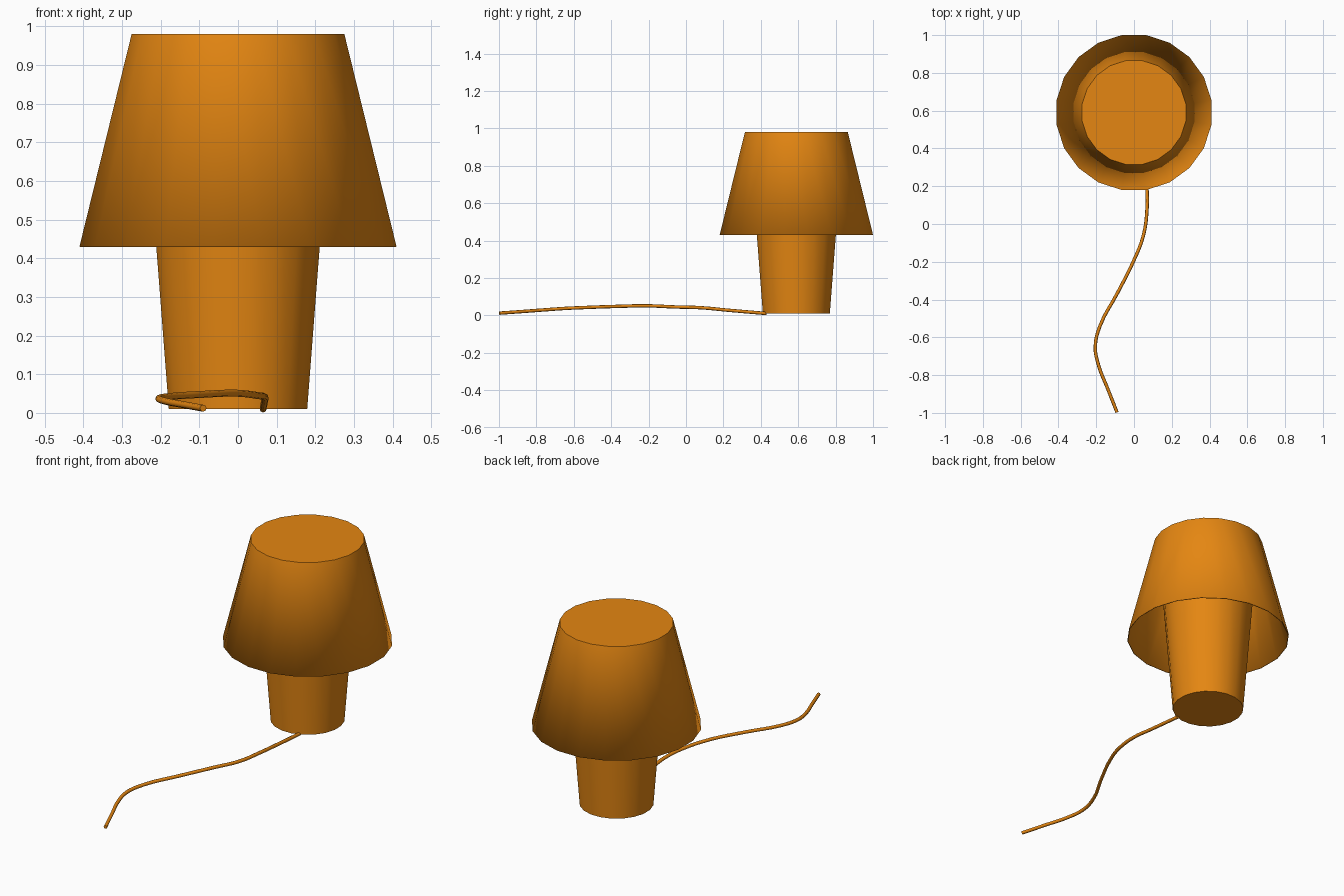
import bpy, bmesh, math
from mathutils import Matrix

cube = bpy.data.objects.get("Cube")
if cube:
    bpy.data.objects.remove(cube, do_unlink=True)

SIDES = 20
LAMP_Y = 0.59

# Single warm orange colour
orange = bpy.data.materials.new("warm orange")
orange.use_nodes = True
colour = (0.78, 0.24, 0.006, 1)
orange.diffuse_color = colour
bsdf = next(n for n in orange.node_tree.nodes if n.type == 'BSDF_PRINCIPLED')
bsdf.inputs["Base Color"].default_value = colour


def frustum(name, bottom, top, z0, z1, open_bottom=False):
    """Tapered cylinder sized by its flat-to-flat half widths."""
    scale = 1 / math.cos(math.pi / SIDES)
    bm = bmesh.new()
    bmesh.ops.create_cone(bm, cap_ends=True, segments=SIDES,
                          radius1=bottom * scale, radius2=top * scale, depth=z1 - z0)
    bmesh.ops.rotate(bm, verts=bm.verts, matrix=Matrix.Rotation(math.pi / SIDES, 3, 'Z'))
    bmesh.ops.translate(bm, verts=bm.verts, vec=(0, 0, (z0 + z1) / 2))
    if open_bottom:
        bm.normal_update()
        floor = [f for f in bm.faces if f.normal.z < -0.9]
        bmesh.ops.delete(bm, geom=floor, context='FACES_ONLY')
    mesh = bpy.data.meshes.new(name)
    bm.to_mesh(mesh)
    bm.free()
    mesh.materials.append(orange)
    obj = bpy.data.objects.new(name, mesh)
    obj.location.y = LAMP_Y
    bpy.context.collection.objects.link(obj)
    bpy.ops.object.select_all(action='DESELECT')
    obj.select_set(True)
    bpy.context.view_layer.objects.active = obj
    bpy.ops.object.shade_smooth_by_angle(angle=math.radians(35))
    return obj


# Base, running up inside the shade
frustum("lamp_base", 0.179, 0.236, 0.01, 0.75)

# Hollow shade, closed on top and open below
shade = frustum("lamp_shade", 0.41, 0.275, 0.43, 0.98, open_bottom=True)
wall = shade.modifiers.new("wall", 'SOLIDIFY')
wall.thickness = 0.005
wall.offset = -1

# Power cable, arching slightly off the ground
path = [(-0.09, -0.997, 0.012), (-0.14, -0.87, 0.021), (-0.187, -0.75, 0.03),
        (-0.205, -0.65, 0.037), (-0.18, -0.54, 0.042), (-0.09, -0.37, 0.048),
        (-0.004, -0.2, 0.051), (0.05, -0.06, 0.045), (0.069, 0.08, 0.041),
        (0.068, 0.22, 0.028), (0.065, 0.43, 0.01)]
curve = bpy.data.curves.new("power_cable", 'CURVE')
curve.dimensions = '3D'
curve.bevel_depth = 0.009
curve.bevel_resolution = 2
curve.resolution_u = 4
curve.use_fill_caps = True
spline = curve.splines.new('BEZIER')
spline.bezier_points.add(len(path) - 1)
for point, co in zip(spline.bezier_points, path):
    point.co = co
    point.handle_left_type = point.handle_right_type = 'AUTO'
curve.materials.append(orange)
cable = bpy.data.objects.new("power_cable", curve)
bpy.context.collection.objects.link(cable)
